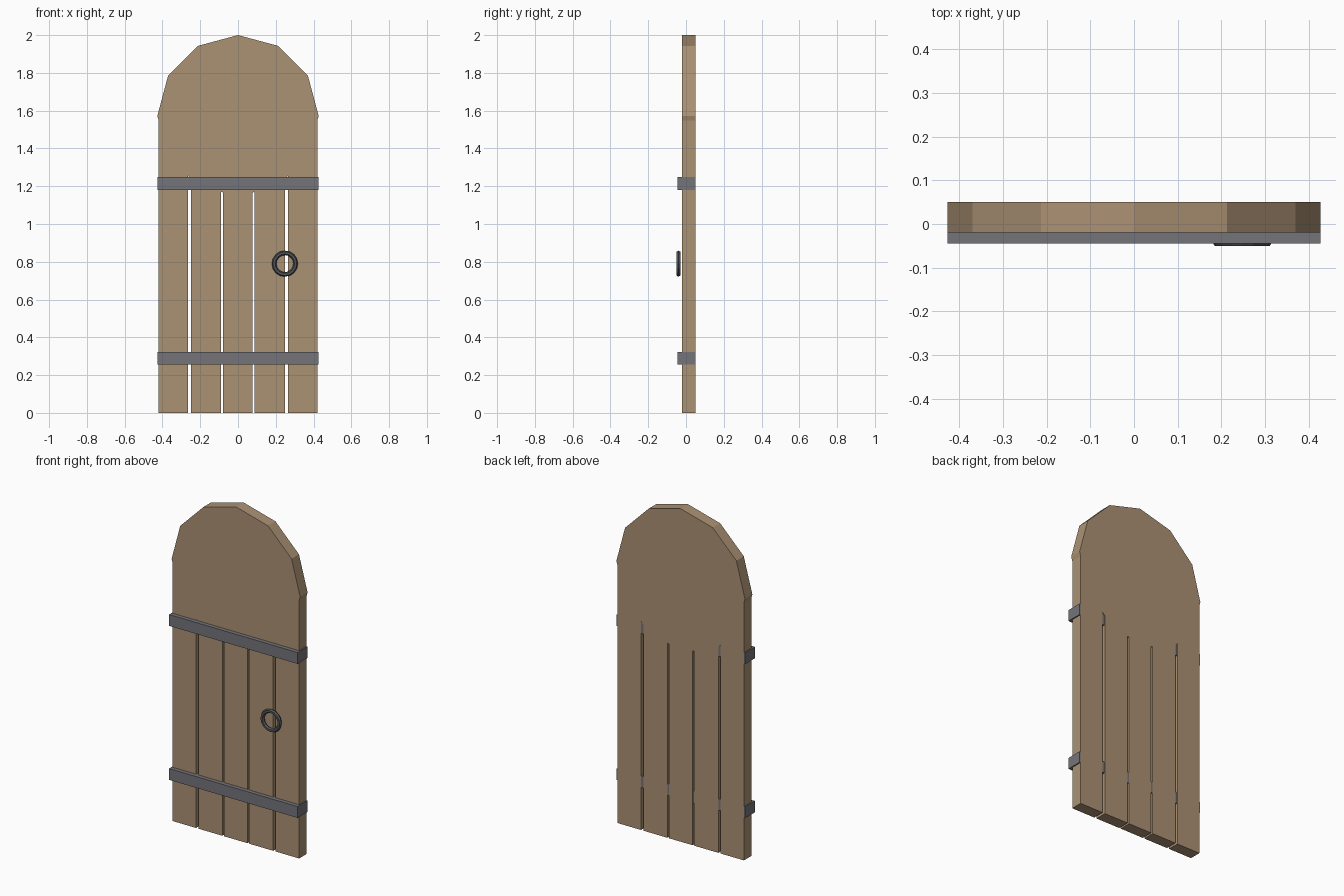
import bpy
import bmesh
from math import radians
from mathutils import Matrix

if "Cube" in bpy.data.objects:
    bpy.data.objects.remove(bpy.data.objects["Cube"], do_unlink=True)

FRONT, BACK = -0.02, 0.0505      # faces of the wood
HALF_WIDTH = 0.42
ARCH_R, ARCH_Z = 0.427, 1.573


def material(name, color):
    mat = bpy.data.materials.new(name)
    mat.use_nodes = True
    rgba = (*color, 1)
    mat.diffuse_color = rgba
    bsdf = next(n for n in mat.node_tree.nodes if n.type == 'BSDF_PRINCIPLED')
    bsdf.inputs["Base Color"].default_value = rgba
    return mat


wood = material("tan wood", (0.41, 0.285, 0.174))
iron = material("grey iron", (0.178, 0.178, 0.195))
dark_iron = material("dark iron", (0.085, 0.09, 0.105))


def box(name, x, y, z, mat):
    """Box from (low, high) pairs on each axis."""
    mesh = bpy.data.meshes.new(name)
    bm = bmesh.new()
    bmesh.ops.create_cube(bm, size=1)
    spans = (x, y, z)
    centre = [(a + b) / 2 for a, b in spans]
    size = [b - a for a, b in spans]
    bm.transform(Matrix.Translation(centre) @ Matrix.Diagonal((*size, 1)))
    bm.to_mesh(mesh)
    bm.free()
    obj = bpy.data.objects.new(name, mesh)
    bpy.context.collection.objects.link(obj)
    mesh.materials.append(mat)
    return obj


# Five vertical planks with narrow gaps, ending inside the arch panel
gaps = [(-0.265, -0.25), (-0.09, -0.079), (0.077, 0.088), (0.248, 0.264)]
lefts = [-HALF_WIDTH] + [g[1] for g in gaps]
rights = [g[0] for g in gaps] + [HALF_WIDTH]
for i, span in enumerate(zip(lefts, rights), 1):
    box(f"plank_{i}", span, (FRONT, BACK), (0, ARCH_Z - 0.02), wood)

# Twelve-sided arch panel, a corner pointing straight up
bpy.ops.mesh.primitive_cylinder_add(
    vertices=12, radius=ARCH_R, depth=BACK - FRONT,
    location=(0, (FRONT + BACK) / 2, ARCH_Z), rotation=(radians(90), 0, 0))
arch = bpy.context.object
arch.name = "arch_panel"
arch.data.materials.append(wood)

# Iron straps running through the planks
for name, z in (("lower_strap", 0.255), ("upper_strap", 1.18)):
    box(name, (-ARCH_R, ARCH_R), (-0.0445, 0.048), (z, z + 0.068), iron)

# Ring handle
bpy.ops.mesh.primitive_torus_add(
    major_segments=16, minor_segments=6, major_radius=0.057, minor_radius=0.012,
    location=(0.248, -0.0401, 0.79), rotation=(radians(90), 0, 0))
ring = bpy.context.object
ring.name = "ring_handle"
ring.data.materials.append(dark_iron)
